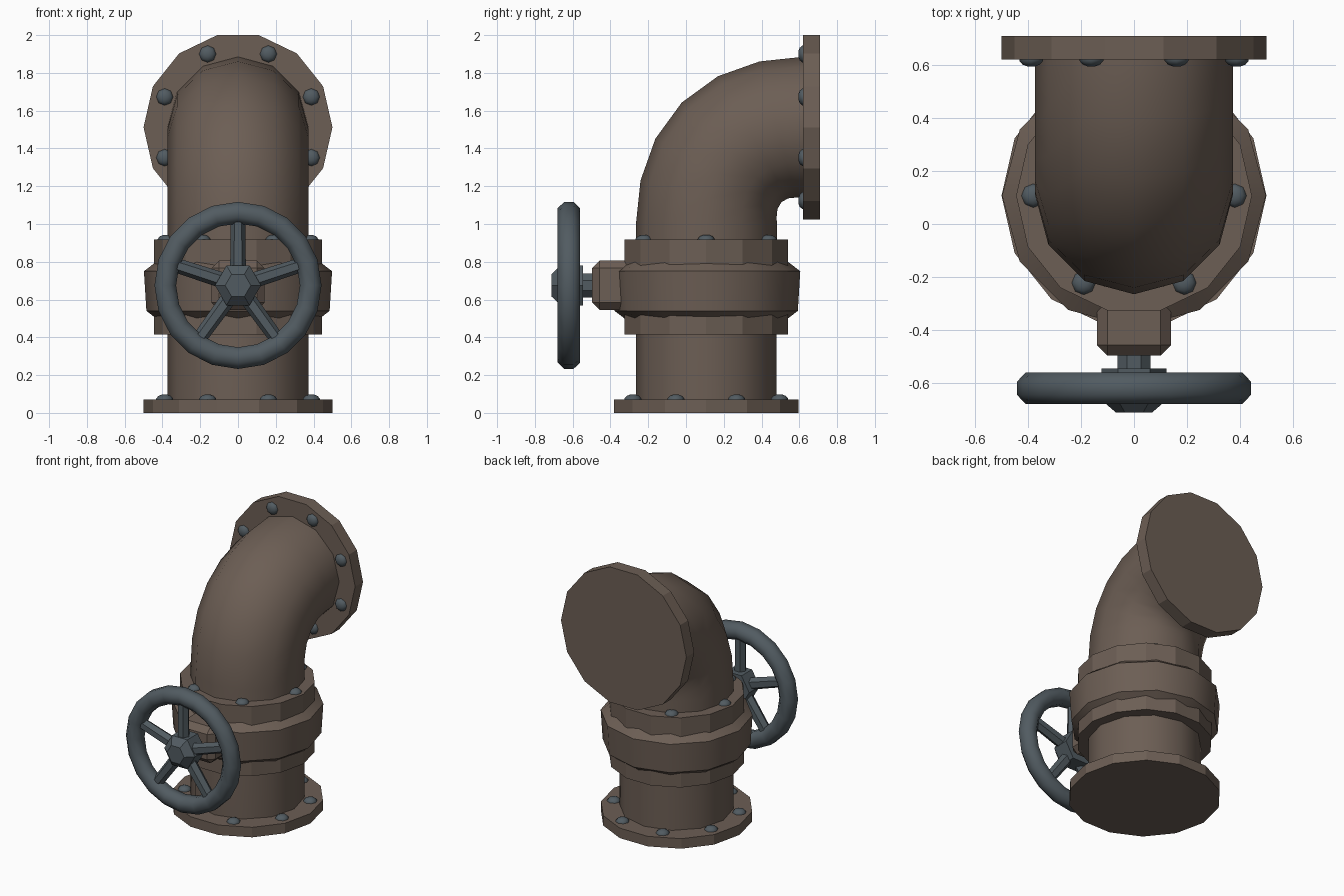
import bpy, bmesh, math
from mathutils import Matrix, Vector

if "Cube" in bpy.data.objects:
    bpy.data.objects.remove(bpy.data.objects["Cube"])

CY = 0.107          # y of the vertical pipe axis
WHEEL_Z = 0.675     # height of the valve stem axis


def material(name, rgb):
    m = bpy.data.materials.new(name)
    m.diffuse_color = (*rgb, 1)
    m.use_nodes = True
    m.node_tree.nodes["Principled BSDF"].inputs["Base Color"].default_value = m.diffuse_color
    return m


BROWN = material("rusty brown", (0.150, 0.112, 0.089))
GREY = material("blue grey steel", (0.083, 0.105, 0.120))


def finish(name, bm, mat, matrix=Matrix(), smooth=None):
    bmesh.ops.recalc_face_normals(bm, faces=bm.faces)
    me = bpy.data.meshes.new(name)
    bm.to_mesh(me)
    bm.free()
    me.transform(matrix)
    me.materials.append(mat)
    if smooth:
        me.shade_smooth()
        me.set_sharp_from_angle(angle=math.radians(smooth))
    ob = bpy.data.objects.new(name, me)
    bpy.context.collection.objects.link(ob)
    return ob


def loft(rings):
    """Skin a list of point rings and cap both ends."""
    bm = bmesh.new()
    vs = [[bm.verts.new(p) for p in ring] for ring in rings]
    n = len(vs[0])
    for a, b in zip(vs, vs[1:]):
        for i in range(n):
            j = (i + 1) % n
            bm.faces.new((a[i], a[j], b[j], b[i]))
    bm.faces.new(vs[0][::-1])
    bm.faces.new(vs[-1])
    return bm


def lathe(name, profile, sides, mat, matrix=Matrix(), smooth=None):
    """Turn (radius, height) points about z; first vertex lies on +x."""
    rings = [[(r * math.cos(math.tau * i / sides), r * math.sin(math.tau * i / sides), h)
              for i in range(sides)] for r, h in profile]
    return finish(name, loft(rings), mat, matrix, smooth)


def disc(name, r, h0, h1, matrix):
    return lathe(name, [(r, h0), (r, h1)], 14, BROWN, matrix)


def bolts(name, count, r, phase, matrix):
    dome = [(0.045, -0.01), (0.045, 0.004), (0.033, 0.018), (0.015, 0.025)]
    for i in range(count):
        a = phase + math.tau * i / count
        place = Matrix.Translation((r * math.cos(a), r * math.sin(a), 0))
        lathe(f"{name}_{i + 1}", dome, 8, GREY, matrix @ place, 40)


def up(z):
    return Matrix.Translation((0, CY, z))


def to_front(y, z):
    """Local +z points to -y."""
    return Matrix.Translation((0, y, z)) @ Matrix.Rotation(math.pi / 2, 4, 'X')


# Pipe: straight riser, then a 90 degree elbow to the back
def pipe_ring(c, t):
    u, v = Vector((1, 0, 0)), Vector((0, -math.cos(t), math.sin(t)))
    return [c + 0.373 * (u * math.sin(a) + v * math.cos(a))
            for a in (math.tau * i / 12 for i in range(12))]


rings = [pipe_ring(Vector((0, CY, 0.03)), 0)]
for k in range(7):
    t = math.radians(15 * k)
    R = 0.512 + 0.024 * math.sin(2 * t) ** 2
    rings.append(pipe_ring(Vector((0, 0.62 - R * math.cos(t), 1.0 + R * math.sin(t))), t))
rings.append(pipe_ring(Vector((0, 0.66, 1.512)), math.pi / 2))
finish("elbow_pipe", loft(rings), BROWN, smooth=40)

# Flanges
disc("base_flange", 0.5, 0, 0.072, up(0))
disc("lower_valve_flange", 0.445, 0.415, 0.53, up(0))
disc("upper_valve_flange", 0.445, 0.78, 0.917, up(0))
disc("outlet_flange", 0.5, 0, 0.09, to_front(0.71, 1.512))

# Valve body ring with sloped shoulders
lathe("valve_body", [(0.40, 0.475), (0.485, 0.54), (0.498, 0.75), (0.40, 0.825)],
      12, BROWN, up(0) @ Matrix.Rotation(math.pi / 2, 4, 'Z'), 35)

# Bolts
bolts("base_bolt", 8, 0.42, math.pi / 8, up(0.072))
bolts("valve_bolt", 6, 0.38, 0, up(0.917))
bolts("outlet_bolt", 8, 0.42, math.pi / 8, to_front(0.62, 1.512))

# Bonnet: chamfered block on the front of the valve
bm = bmesh.new()
bmesh.ops.create_cube(bm, size=1)
bmesh.ops.scale(bm, vec=(0.28, 0.26, 0.262), verts=bm.verts)
bmesh.ops.bevel(bm, geom=bm.edges[:], offset=0.04, segments=1, affect='EDGES')
finish("bonnet", bm, BROWN, Matrix.Translation((0, -0.367, WHEEL_Z)))

# Stem and hub
front = to_front(0, WHEEL_Z)
lathe("stem", [(0.068, 0.45), (0.068, 0.58)], 8, GREY,
      front @ Matrix.Rotation(math.pi / 8, 4, 'Z'))
lathe("hub", [(0.122, 0.545), (0.122, 0.665), (0.068, 0.712)], 6, GREY, front)

# Handwheel rim
bm = bmesh.new()
N, M = 20, 8
grid = []
for i in range(N):
    a = math.tau * i / N
    row = []
    for j in range(M):
        b = math.tau * (j + 0.5) / M
        r = 0.385 + 0.062 * math.cos(b)
        row.append(bm.verts.new((r * math.cos(a), r * math.sin(a), 0.62 + 0.064 * math.sin(b))))
    grid.append(row)
for i in range(N):
    for j in range(M):
        p, q, k = grid[i], grid[(i + 1) % N], (j + 1) % M
        bm.faces.new((p[j], q[j], q[k], p[k]))
finish("handwheel_rim", bm, GREY, front, 50)

# Five spokes, one pointing straight up
for i in range(5):
    a = math.pi / 2 + math.tau * i / 5
    m = (front @ Matrix.Translation((0, 0, 0.62)) @ Matrix.Rotation(a, 4, 'Z')
         @ Matrix.Rotation(math.pi / 2, 4, 'Y'))
    lathe(f"spoke_{i + 1}", [(0.042, 0.07), (0.038, 0.36)], 6, GREY,
          m @ Matrix.Rotation(math.pi / 6, 4, 'Z'))
